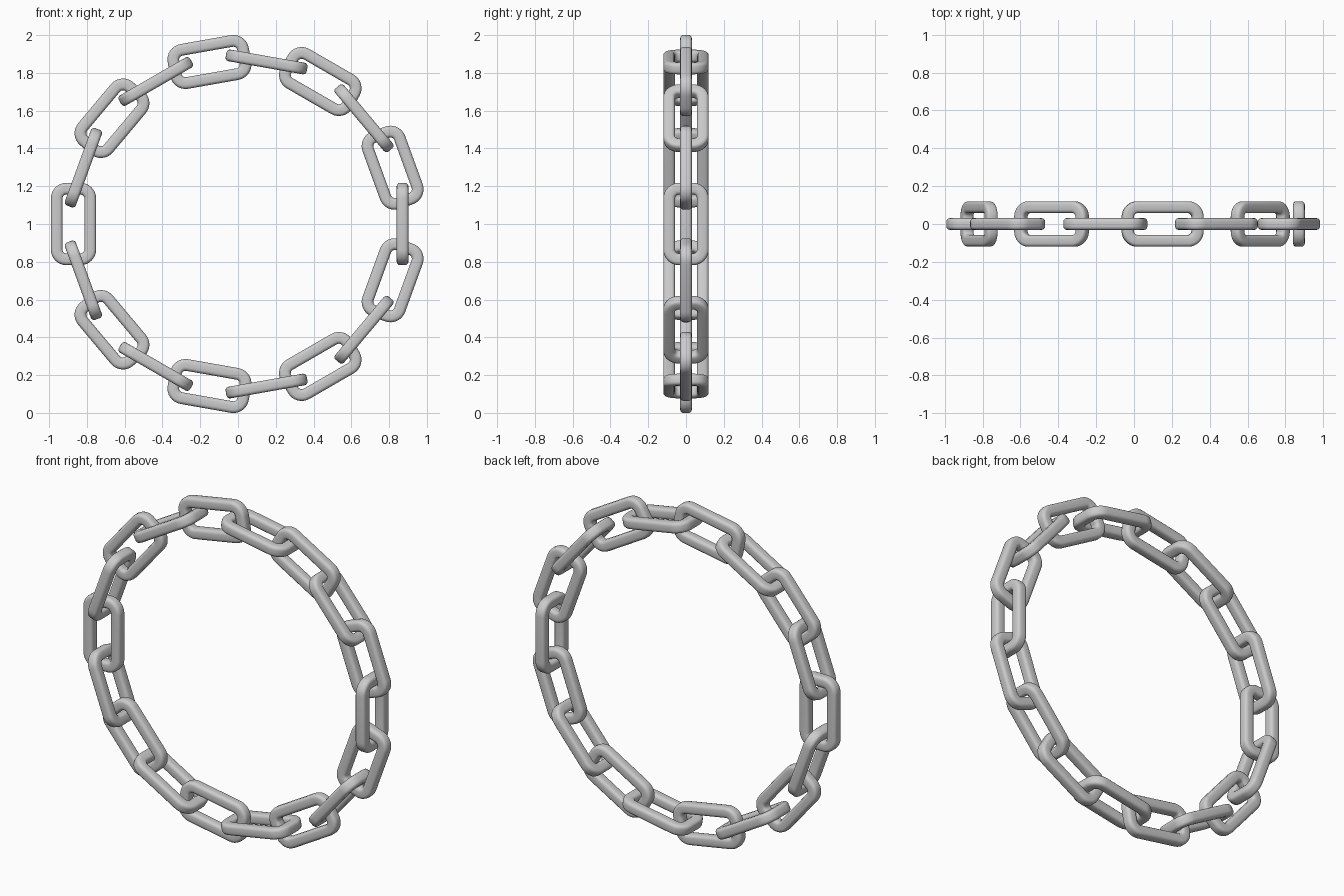
import bpy, bmesh, math
from mathutils import Matrix, Vector

if "Cube" in bpy.data.objects:
    bpy.data.objects.remove(bpy.data.objects["Cube"])

LINKS = 18
RING_R = 0.871        # ring centre to link centre
LENGTH, WIDTH, WIRE = 0.436, 0.24, 0.062


def rounded_rect(w, h, r, seg):
    """Points and outward corner-aware directions of a rounded rectangle."""
    pts = []
    for i, (sx, sy) in enumerate(((1, 1), (-1, 1), (-1, -1), (1, -1))):
        for k in range(seg + 1):
            a = math.pi / 2 * (i + k / seg)
            d = Vector((math.cos(a), math.sin(a)))
            pts.append((Vector((sx * (w / 2 - r), sy * (h / 2 - r))) + d * r, d))
    return pts


def link_mesh():
    """Rounded-square wire swept around a rounded rectangle, long axis on Y."""
    path = rounded_rect(WIDTH - WIRE, LENGTH - WIRE, 0.052, 8)
    section = [p for p, _ in rounded_rect(WIRE, WIRE, 0.018, 3)]
    bm = bmesh.new()
    rings = []
    for p, d in path:
        rings.append([bm.verts.new((p.x + d.x * s.x, p.y + d.y * s.x, s.y))
                      for s in section])
    n, m = len(rings), len(section)
    for i in range(n):
        a, b = rings[i], rings[(i + 1) % n]
        for j in range(m):
            k = (j + 1) % m
            bm.faces.new((a[j], b[j], b[k], a[k]))
    bmesh.ops.recalc_face_normals(bm, faces=bm.faces)
    for f in bm.faces:
        f.smooth = True
    me = bpy.data.meshes.new("chain_link")
    bm.to_mesh(me)
    bm.free()
    return me


# Chain: links alternate between lying in the ring plane and standing edge-on
mesh = link_mesh()
stand = Matrix.Rotation(math.pi / 2, 4, 'X')      # link long axis -> Z, flat in XZ
for i in range(LINKS):
    ang = math.pi - i * 2 * math.pi / LINKS
    ob = bpy.data.objects.new(f"chain_link_{i + 1:02d}", mesh)
    bpy.context.collection.objects.link(ob)
    twist = Matrix.Rotation(math.pi / 2 * (i % 2), 4, 'Z')
    ob.matrix_world = (Matrix.Translation((0, 0, 1))
                       @ Matrix.Rotation(-ang, 4, 'Y')
                       @ Matrix.Translation((RING_R, 0, 0))
                       @ twist @ stand)
